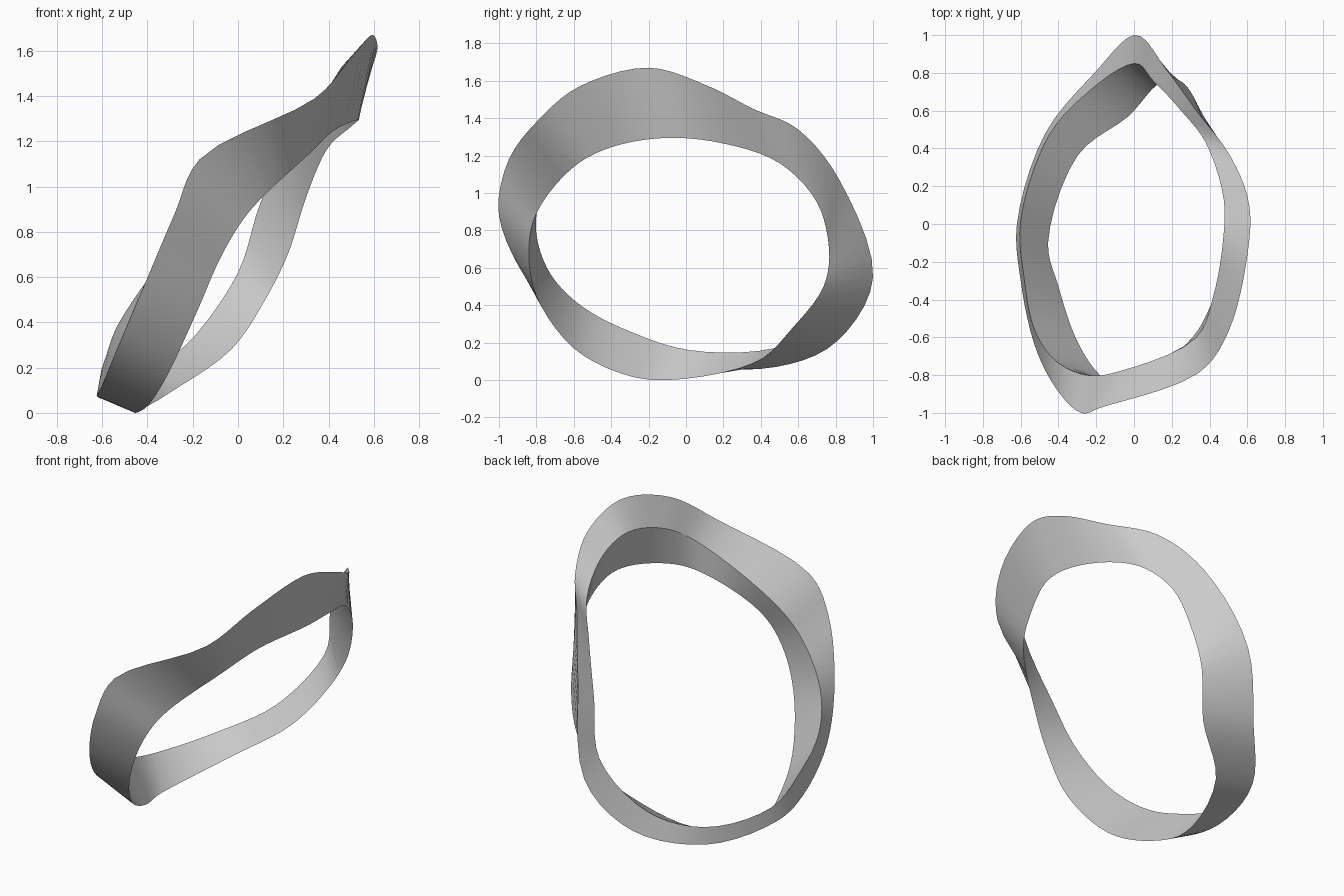
import bpy
from mathutils import Vector

if "Cube" in bpy.data.objects:
    bpy.data.objects.remove(bpy.data.objects["Cube"])

# Stations around the ring: outer ridge, upper ridge, inner ridge
STATIONS = [
    ((-.62, 0, .07), (-.60, .02, .16), (-.455, -.10, 0)),
    ((-.60, -.30, .12), (-.58, -.30, .26), (-.40, -.33, .03)),
    ((-.53, -.63, .29), (-.53, -.55, .39), (-.31, -.60, .17)),
    ((-.42, -.86, .55), (-.42, -.72, .56), (-.18, -.80, .45)),
    ((-.28, -1, .88), (-.25, -.80, .78), (-.07, -.84, .70)),
    ((-.17, -.97, 1.12), (-.08, -.78, .97), (.05, -.80, .89)),
    ((.34, -.79, 1.39), (.33, -.60, 1.32), (.31, -.60, 1.14)),
    ((.50, -.57, 1.57), (.42, -.38, 1.47), (.42, -.40, 1.245)),
    ((.595, -.20, 1.67), (.47, -.10, 1.54), (.53, -.10, 1.295)),
    ((.61, .10, 1.58), (.475, .13, 1.49), (.50, .20, 1.265)),
    ((.51, .36, 1.45), (.38, .43, 1.36), (.39, .50, 1.16)),
    ((.33, .60, 1.34), (.24, .61, 1.20), (.30, .70, .95)),
    ((.17, .82, 1.07), (.10, .76, .93), (.22, .765, .70)),
    ((0, 1, .55), (0, .85, .62), (.12, .735, .50)),
    ((-.20, .81, .21), (-.23, .71, .30), (-.03, .57, .28)),
    ((-.47, .48, .07), (-.45, .47, .17), (-.30, .36, .09)),
]
STEPS = 5


def closed_spline(points, steps):
    """Closed centripetal spline through the points."""
    n, out = len(points), []
    for i in range(n):
        p = [Vector(points[(i + k - 1) % n]) for k in range(4)]
        t = [0.0]
        for k in range(3):
            t.append(t[-1] + (p[k + 1] - p[k]).length ** 0.5)
        for s in range(steps):
            u = t[1] + (t[2] - t[1]) * s / steps
            q, level = list(p), 1
            a = [q[k].lerp(q[k + 1], (u - t[k]) / (t[k + 1] - t[k])) for k in range(3)]
            b = [a[k].lerp(a[k + 1], (u - t[k]) / (t[k + 2] - t[k])) for k in range(2)]
            out.append(b[0].lerp(b[1], (u - t[1]) / (t[2] - t[1])))
    return out


# Skin the three ridges into a closed ring with a thin triangular section
ridges = [closed_spline([s[k] for s in STATIONS], STEPS) for k in range(3)]
count = len(ridges[0])
verts = [ridges[k][i] for i in range(count) for k in range(3)]
faces = []
for i in range(count):
    j = (i + 1) % count
    for k in range(3):
        m = (k + 1) % 3
        faces.append((i * 3 + k, j * 3 + k, j * 3 + m, i * 3 + m))

mesh = bpy.data.meshes.new("twisted_ring")
mesh.from_pydata(verts, [], faces)
ring = bpy.data.objects.new("twisted_ring", mesh)
bpy.context.collection.objects.link(ring)

# Plain grey surface
grey = bpy.data.materials.new("light_grey")
grey.diffuse_color = (0.6, 0.6, 0.6, 1)
grey.use_nodes = True
grey.node_tree.nodes["Principled BSDF"].inputs["Base Color"].default_value = grey.diffuse_color
mesh.materials.append(grey)

# Consistent outward normals, smooth faces with crisp ridges
bpy.context.view_layer.objects.active = ring
ring.select_set(True)
bpy.ops.object.mode_set(mode='EDIT')
bpy.ops.mesh.select_all(action='SELECT')
bpy.ops.mesh.normals_make_consistent(inside=False)
bpy.ops.object.mode_set(mode='OBJECT')
bpy.ops.object.shade_smooth_by_angle(angle=0.5)
